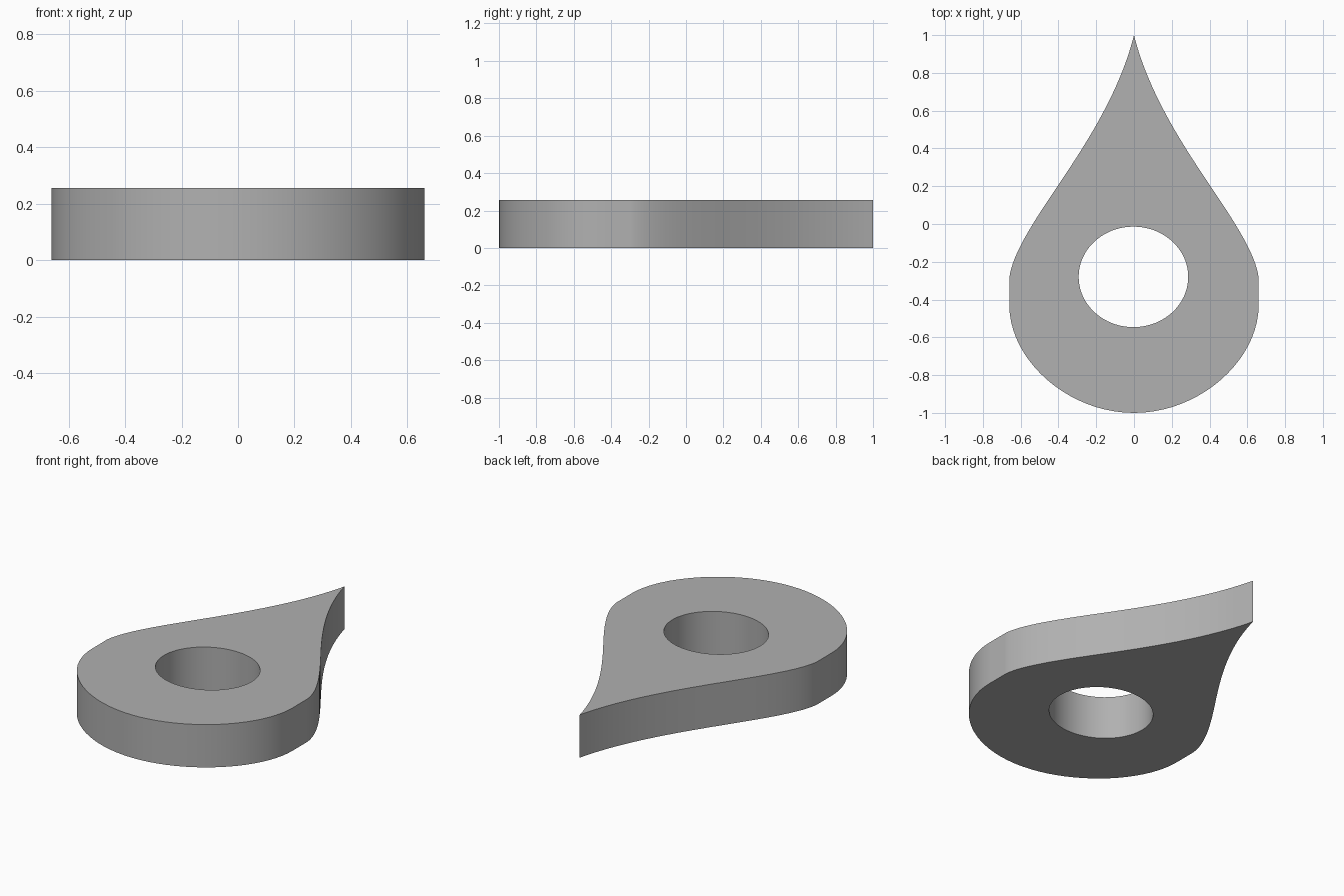
import bpy, bmesh

if "Cube" in bpy.data.objects:
    bpy.data.objects.remove(bpy.data.objects["Cube"])

THICKNESS = 0.255

# Right half of the teardrop: (left handle, point, right handle), tip to base
HALF = [
    ((0.25, 0.43), (0.405, 0.20), (0.54, 0.0)),
    ((0.65, -0.17), (0.66, -0.29), (0.66, -0.33)),
    ((0.66, -0.39), (0.66, -0.43), (0.66, -0.72)),
]
TIP = ((-0.075, 0.70), (0, 1), (0.075, 0.70))
BASE = ((0.35, -1), (0, -1), (-0.35, -1))


def mirrored(knot):
    return tuple((-x, y) for x, y in reversed(knot))


def add_loop(curve, knots):
    spline = curve.splines.new('BEZIER')
    spline.bezier_points.add(len(knots) - 1)
    for p, (left, co, right) in zip(spline.bezier_points, knots):
        p.handle_left_type = p.handle_right_type = 'FREE'
        p.handle_left, p.co, p.handle_right = (*left, 0), (*co, 0), (*right, 0)
    spline.use_cyclic_u = True


def ellipse(cx, cy, rx, ry):
    k = 0.5523
    return [((cx + rx * (ux + k * uy), cy + ry * (uy - k * ux)),
             (cx + rx * ux, cy + ry * uy),
             (cx + rx * (ux - k * uy), cy + ry * (uy + k * ux)))
            for ux, uy in ((1, 0), (0, 1), (-1, 0), (0, -1))]


# Extruded teardrop outline with an oval hole
curve = bpy.data.curves.new("teardrop_outline", 'CURVE')
curve.dimensions = '2D'
curve.fill_mode = 'BOTH'
curve.resolution_u = 20
curve.extrude = THICKNESS / 2
add_loop(curve, [TIP] + HALF + [BASE] + [mirrored(k) for k in reversed(HALF)])
add_loop(curve, ellipse(-0.003, -0.28, 0.29, 0.266))

plate = bpy.data.objects.new("teardrop_plate", curve)
bpy.context.collection.objects.link(plate)
bpy.context.view_layer.objects.active = plate
plate.select_set(True)
bpy.ops.object.convert(target='MESH')
plate = bpy.context.object
plate.name = "teardrop_plate"

# Weld caps to the walls and rest the plate on the floor
bm = bmesh.new()
bm.from_mesh(plate.data)
bmesh.ops.remove_doubles(bm, verts=bm.verts, dist=0.0001)
bmesh.ops.translate(bm, verts=bm.verts, vec=(0, 0, THICKNESS / 2))
bmesh.ops.recalc_face_normals(bm, faces=bm.faces)
bm.to_mesh(plate.data)
bm.free()
bpy.ops.object.shade_smooth_by_angle()

# Dark grey finish
grey = bpy.data.materials.new("dark_grey")
grey.diffuse_color = (0.44, 0.44, 0.44, 1)
grey.use_nodes = True
grey.node_tree.nodes["Principled BSDF"].inputs["Base Color"].default_value = grey.diffuse_color
plate.data.materials.clear()
plate.data.materials.append(grey)
